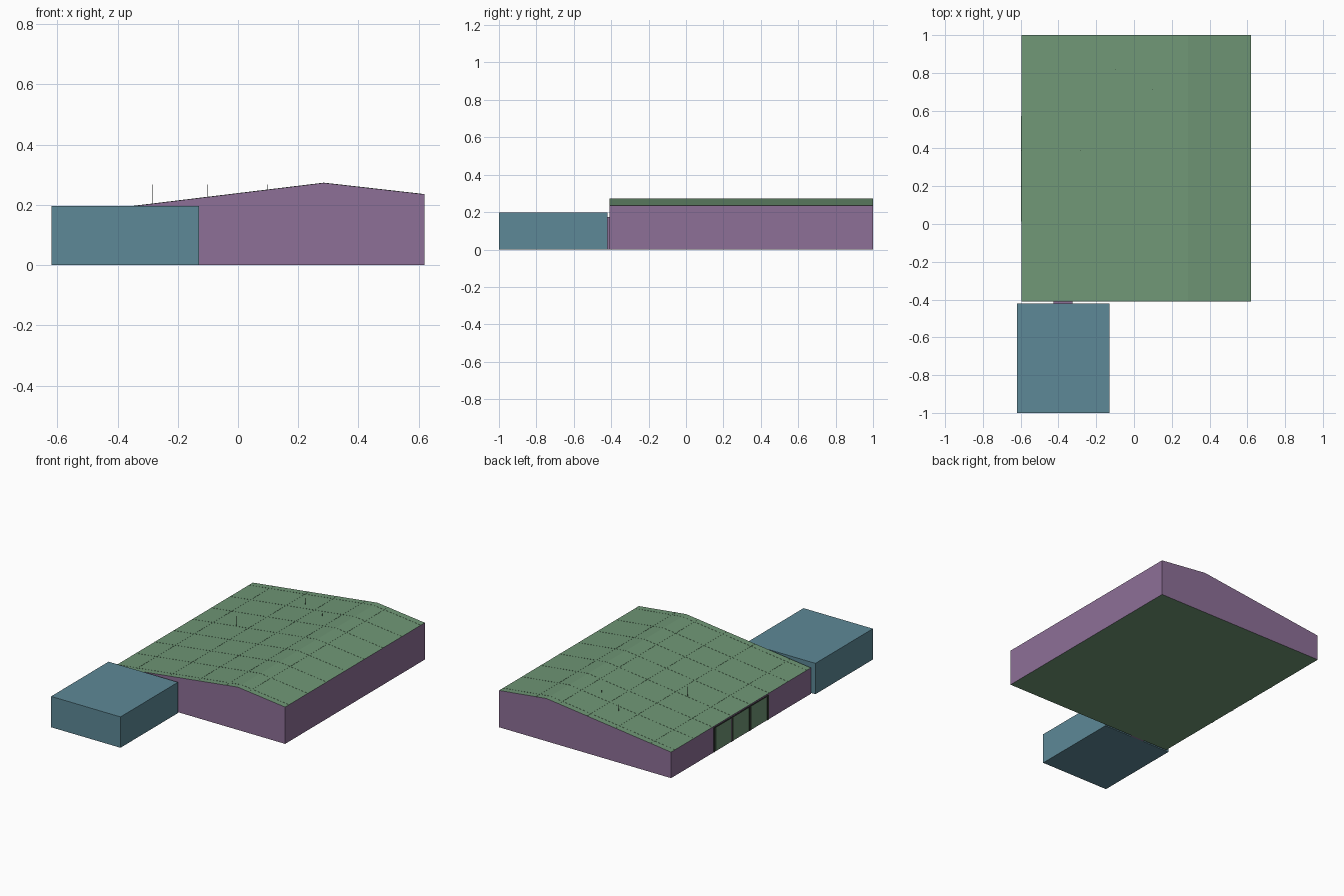
import bpy, bmesh

if "Cube" in bpy.data.objects:
    bpy.data.objects.remove(bpy.data.objects["Cube"])

X0, X1, Y0, Y1 = -0.595, 0.62, -0.41, 1.0
RIDGE = (0.285, 0.273)
EAVE_L, EAVE_R = 0.166, 0.235


def material(name, rgb):
    m = bpy.data.materials.new(name)
    m.diffuse_color = (*rgb, 1)
    m.use_nodes = True
    m.node_tree.nodes["Principled BSDF"].inputs["Base Color"].default_value = m.diffuse_color
    return m


GREEN = material("green", (0.16, 0.31, 0.18))
PURPLE = material("purple", (0.27, 0.16, 0.31))
BLUE = material("blue", (0.11, 0.25, 0.31))
DARK = material("dark", (0.03, 0.04, 0.03))


def roof_z(x):
    if x < RIDGE[0]:
        return EAVE_L + (x - X0) / (RIDGE[0] - X0) * (RIDGE[1] - EAVE_L)
    return RIDGE[1] + (x - RIDGE[0]) / (X1 - RIDGE[0]) * (EAVE_R - RIDGE[1])


def finish(name, bm, mat):
    me = bpy.data.meshes.new(name)
    bm.to_mesh(me)
    bm.free()
    me.materials.append(mat)
    ob = bpy.data.objects.new(name, me)
    bpy.context.collection.objects.link(ob)
    return ob


def add_prism(bm, profile, y0, y1):
    """Extrude a closed XZ profile from y0 to y1."""
    f = bm.faces.new([bm.verts.new((x, y0, z)) for x, z in profile])
    new = bmesh.ops.extrude_face_region(bm, geom=[f])["geom"]
    bmesh.ops.translate(bm, vec=(0, y1 - y0, 0),
                        verts=[v for v in new if isinstance(v, bmesh.types.BMVert)])
    bmesh.ops.recalc_face_normals(bm, faces=bm.faces)


def add_box(bm, x0, x1, y0, y1, z0, z1):
    add_prism(bm, [(x0, z0), (x1, z0), (x1, z1), (x0, z1)], y0, y1)


def box(name, mat, *bounds):
    bm = bmesh.new()
    add_box(bm, *bounds)
    return finish(name, bm, mat)


# Hall: one closed gabled volume; roof and floor take the green finish
bm = bmesh.new()
add_prism(bm, [(X0, 0), (X1, 0), (X1, EAVE_R), RIDGE, (X0, EAVE_L)], Y0, Y1)
for f in bm.faces:
    f.material_index = int(abs(f.normal.z) > 0.5)
finish("warehouse_hall", bm, PURPLE).data.materials.append(GREEN)

# Front office block and the short link to the hall
box("office_block", BLUE, -0.62, -0.13, -1.0, -0.42, 0, 0.197)
box("office_link", PURPLE, -0.425, -0.325, -0.42, Y0, 0, 0.175)

# Three loading doors in dark frames on the left wall
frame, doors = bmesh.new(), bmesh.new()
pitch, d0 = 0.18, 0.023
for i in range(3):
    y = d0 + i * pitch
    add_box(doors, X0 - 0.001, X0, y + 0.012, y + pitch - 0.012, 0.004, 0.15)
for i in range(4):
    y = d0 + i * pitch
    add_box(frame, X0 - 0.002, X0, y - 0.009, y + 0.009, 0, 0.15)
add_box(frame, X0 - 0.002, X0, d0 - 0.009, d0 + 3 * pitch + 0.009, 0.15, 0.158)
finish("loading_doors", doors, GREEN)
finish("loading_door_frames", frame, DARK)

# Fine roof panel seams: cross seams follow the gable, long seams run the length
seams = bmesh.new()
w, h = 0.0015, 0.0008
for i in range(8):
    y = -0.37 + i * 0.19
    add_prism(seams, [(X0, EAVE_L), RIDGE, (X1, EAVE_R), (X1, EAVE_R + h),
                      (RIDGE[0], RIDGE[1] + h), (X0, EAVE_L + h)], y - w, y + w)
for x in (-0.45, -0.2, 0.0, 0.2, 0.36):
    a, b = roof_z(x - w), roof_z(x + w)
    add_prism(seams, [(x - w, a), (x + w, b), (x + w, b + h), (x - w, a + h)], Y0, Y1)
finish("roof_seams", seams, GREEN)

# Thin roof masts
masts = bmesh.new()
for x, y in ((-0.285, 0.39), (-0.1, 0.82), (0.097, 0.71)):
    add_box(masts, x - 0.001, x + 0.001, y - 0.001, y + 0.001, roof_z(x) - 0.002, 0.268)
finish("roof_masts", masts, DARK)
